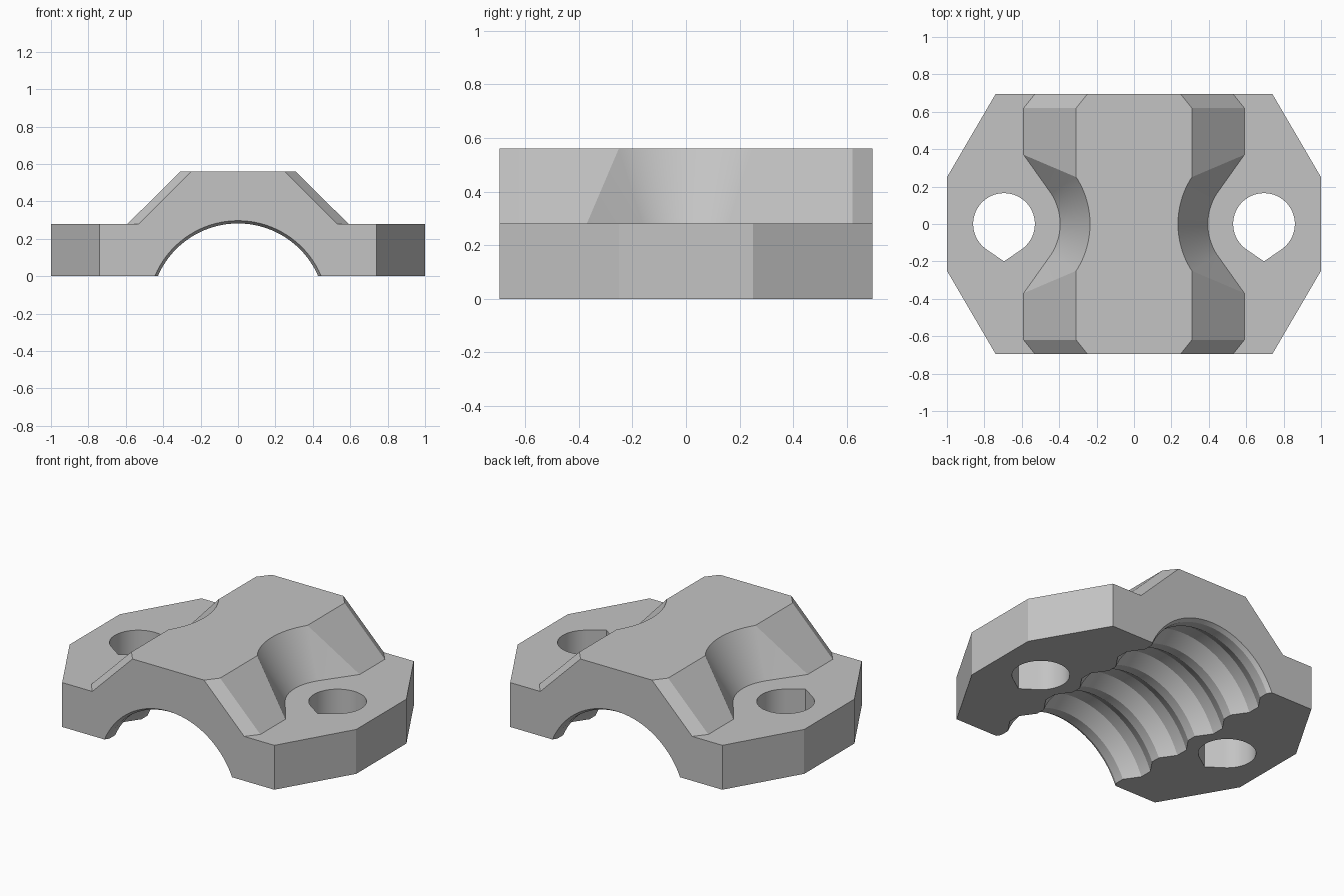
import bpy, bmesh
from math import sin, cos, pi, radians

if "Cube" in bpy.data.objects:
    bpy.data.objects.remove(bpy.data.objects["Cube"])

HALF, DECK, TOP = 0.695, 0.28, 0.56     # half depth, flange height, ridge height
BOLT_X, AXIS_Z = 0.695, -0.185          # bolt centre, bore axis height

grey = bpy.data.materials.new("plain grey")
grey.use_nodes = True
grey.diffuse_color = (0.55, 0.55, 0.55, 1)
grey.node_tree.nodes["Principled BSDF"].inputs["Base Color"].default_value = (0.55, 0.55, 0.55, 1)


def loft(name, rings):
    """Solid skinned through closed rings of equal point count."""
    bm = bmesh.new()
    loops = [[bm.verts.new(p) for p in ring] for ring in rings]
    for a, b in zip(loops, loops[1:]):
        for i in range(len(a)):
            j = (i + 1) % len(a)
            bm.faces.new((a[i], a[j], b[j], b[i]))
    bm.faces.new(loops[0][::-1])
    bm.faces.new(loops[-1])
    bmesh.ops.remove_doubles(bm, verts=bm.verts, dist=1e-5)
    bmesh.ops.recalc_face_normals(bm, faces=bm.faces)
    mesh = bpy.data.meshes.new(name)
    bm.to_mesh(mesh)
    bm.free()
    mesh.materials.append(grey)
    obj = bpy.data.objects.new(name, mesh)
    bpy.context.collection.objects.link(obj)
    return obj


def prism(name, outline, z0, z1):
    return loft(name, [[(x, y, z) for x, y in outline] for z in (z0, z1)])


def combine(target, tool, operation):
    mod = target.modifiers.new(tool.name, 'BOOLEAN')
    mod.operation, mod.object, mod.solver = operation, tool, 'EXACT'
    bpy.context.view_layer.objects.active = target
    bpy.ops.object.modifier_apply(modifier=mod.name)
    bpy.data.objects.remove(tool)


# Octagonal flange plate
corners = [(1, -0.25), (1, 0.25), (0.74, HALF)]
outline = [(0.74, -HALF)] + corners
outline += [(-x, y) for x, y in reversed(outline)]
body = prism("clamp_body", outline, 0, DECK)


# Sloped ridge, with chamfered ends and conical scoops around the bolts
def ridge_ring(spread, radius, scoop_y, z):
    far = [(0.25 + spread, HALF), (0.31 + spread, 0.62), (0.31 + spread, scoop_y)]
    angles = [radians(147 + 66 * i / 24) for i in range(25)]
    arc = [(BOLT_X + radius * cos(a), radius * sin(a)) for a in angles]
    side = far + arc + [(x, -y) for x, y in reversed(far)]
    side += [(-x, y) for x, y in reversed(side)]
    return [(x, y, z) for x, y in side]


top_scoop_y = 0.46 * sin(radians(147))
ridge = loft("ridge", [ridge_ring(0.28, 0.30, 0.37, 0.12),
                       ridge_ring(0.28, 0.30, 0.37, DECK),
                       ridge_ring(BOLT_X - 0.46 * cos(radians(33)) - 0.31, 0.46, top_scoop_y, TOP)])
combine(body, ridge, 'UNION')

# Teardrop bolt holes
for side in (-1, 1):
    sweep = [radians(-56 + 292 * i / 48) for i in range(49)]
    drop = [(side * BOLT_X + 0.165 * cos(a), 0.165 * sin(a)) for a in sweep]
    drop.append((side * BOLT_X, -0.2))
    combine(body, prism("bolt_hole", drop, -0.2, 0.8), 'DIFFERENCE')

# Ribbed bore: ribs every pitch, grooves between, flared ends
RIB, GROOVE, PITCH = 0.467, 0.525, 0.32
profile = [(-0.75, 0.515)]
for k in range(-2, 3):
    y = k * PITCH
    profile += [(y - 0.03, RIB), (y + 0.03, RIB)]
    if k < 2:
        profile += [(y + 0.12, GROOVE), (y + 0.2, GROOVE)]
profile.append((0.75, 0.515))
turns = [2 * pi * i / 96 for i in range(96)]
bore = loft("bore", [[(r * cos(a), y, AXIS_Z + r * sin(a)) for a in turns] for y, r in profile])
combine(body, bore, 'DIFFERENCE')

# Smooth round surfaces, crisp edges
bpy.ops.object.select_all(action='DESELECT')
body.select_set(True)
bpy.context.view_layer.objects.active = body
bpy.ops.object.shade_smooth_by_angle(angle=radians(20))
